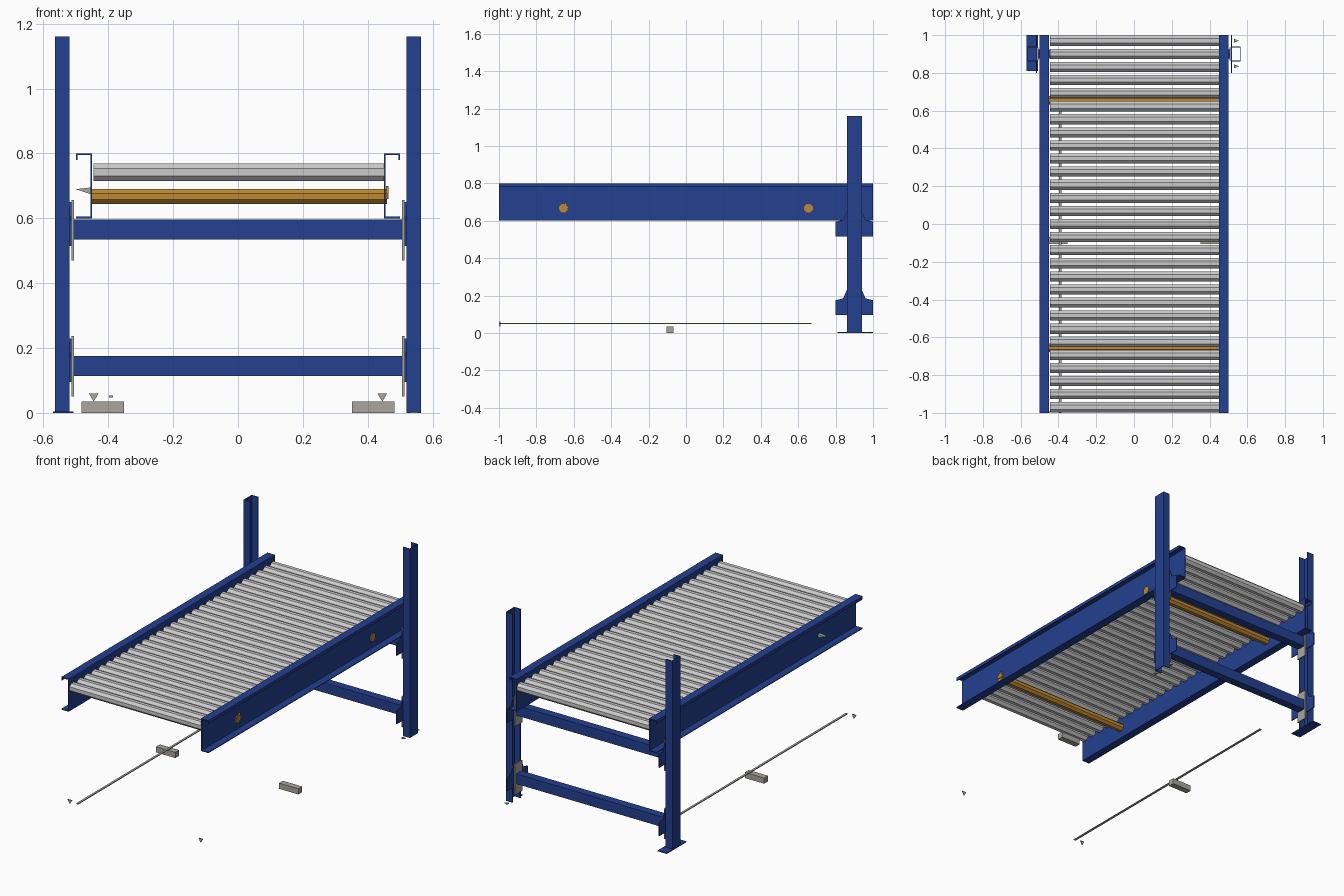
import bpy, bmesh, math
from mathutils import Matrix

cube = bpy.data.objects.get("Cube")
if cube:
    bpy.data.objects.remove(cube, do_unlink=True)


def material(name, rgb):
    m = bpy.data.materials.new(name)
    m.use_nodes = True
    m.diffuse_color = (*rgb, 1)
    m.node_tree.nodes["Principled BSDF"].inputs["Base Color"].default_value = (*rgb, 1)
    return m


BLUE = material("blue paint", (0.017, 0.05, 0.28))
STEEL = material("light steel", (0.6, 0.6, 0.6))
ORANGE = material("orange roller", (0.52, 0.25, 0.03))
GREY = material("warm grey metal", (0.4, 0.38, 0.34))


def finish(name, bm, mat):
    bmesh.ops.recalc_face_normals(bm, faces=bm.faces[:])
    me = bpy.data.meshes.new(name)
    bm.to_mesh(me)
    bm.free()
    me.materials.append(mat)
    ob = bpy.data.objects.new(name, me)
    bpy.context.scene.collection.objects.link(ob)
    return ob


def extrude(name, points, offset, mat):
    """Closed outline of 3D points pushed along an offset."""
    bm = bmesh.new()
    face = bm.faces.new([bm.verts.new(p) for p in points])
    new = bmesh.ops.extrude_face_region(bm, geom=[face])["geom"]
    bmesh.ops.translate(bm, vec=offset, verts=[v for v in new if isinstance(v, bmesh.types.BMVert)])
    return finish(name, bm, mat)


def box(name, x, y, z, mat):
    pts = [(x[0], y[0], z[0]), (x[1], y[0], z[0]), (x[1], y[1], z[0]), (x[0], y[1], z[0])]
    return extrude(name, pts, (0, 0, z[1] - z[0]), mat)


def roller(name, x0, x1, y, z, radius, mat, sides=8):
    bm = bmesh.new()
    place = Matrix.Translation(((x0 + x1) / 2, y, z)) @ Matrix.Rotation(math.pi / 2, 4, "Y")
    place = place @ Matrix.Rotation(math.pi / sides, 4, "Z")
    bmesh.ops.create_cone(bm, cap_ends=True, segments=sides, radius1=radius,
                          radius2=radius, depth=x1 - x0, matrix=place)
    return finish(name, bm, mat)


# Carrying rollers and the two orange lower rollers
COUNT = 29
for i in range(COUNT):
    roller(f"roller_{i + 1}", -0.445, 0.452, -0.97 + 1.94 * i / (COUNT - 1), 0.742, 0.029, STEEL)
for label, y in (("front", -0.655), ("back", 0.655)):
    roller(f"{label}_lower_roller", -0.452, 0.46, y, 0.667, 0.025, ORANGE)

T = 0.005
POST_Y = 0.9
for side, s in (("left", 1), ("right", -1)):
    # Side rail: outward-facing channel with a short lip on the upper flange
    rail = [(0.45, 0.6), (0.5, 0.6), (0.5, 0.6 + T), (0.45 + T, 0.6 + T),
            (0.45 + T, 0.8 - T), (0.5 - T, 0.8 - T), (0.5 - T, 0.78), (0.5, 0.78),
            (0.5, 0.8), (0.45, 0.8)]
    extrude(f"{side}_rail", [(s * x, -1, z) for x, z in rail], (0, 2, 0), BLUE)

    # Upright post: channel open towards the middle
    w = 0.04
    post = [(0.52, -w), (0.565, -w), (0.565, w), (0.52, w), (0.52, w - T),
            (0.56, w - T), (0.56, T - w), (0.52, T - w)]
    extrude(f"{side}_post", [(s * x, POST_Y + y, 0) for x, y in post], (0, 0, 1.16), BLUE)

    # Crossbeam brackets: blue winged plate with a grey clip inside
    for level, z in (("lower", 0.145), ("upper", 0.565)):
        wing = [(-0.1, -0.05), (0.1, -0.05), (0.1, 0.03), (0.06, 0.04), (0.04, 0.085),
                (-0.04, 0.085), (-0.06, 0.04), (-0.1, 0.03)]
        extrude(f"{side}_{level}_bracket", [(s * 0.514, POST_Y + y, z + h) for y, h in wing],
                (s * T, 0, 0), BLUE)
        box(f"{side}_{level}_clip", (s * 0.505, s * 0.513), (0.865, 0.935),
            (z - 0.095, z + 0.092), GREY)

    # Loose floor block and small marker at the front corner
    box(f"{side}_floor_block", (s * 0.352, s * 0.483), (-0.105, -0.068), (0, 0.035), GREY)
    x = s * 0.445
    extrude(f"{side}_front_tab", [(x - 0.015, -0.998, 0.06), (x + 0.015, -0.998, 0.06), (x, -0.998, 0.035)],
            (0, T, 0), GREY)

# Foot plate under the right post, two small foot tabs under the left one
box("right_foot_plate", (-0.57, -0.508), (0.81, 1.0), (0, T), BLUE)
for label, y in (("front", 0.835), ("back", 0.97)):
    extrude(f"left_{label}_foot_tab", [(0.53, y - 0.01, 0), (0.555, y, 0), (0.53, y + 0.01, 0)],
            (0, 0, T), GREY)

# Crossbeams between the posts
for level, z in (("lower", 0.145), ("upper", 0.565)):
    box(f"{level}_crossbeam", (-0.505, 0.505), (0.875, 0.925), (z - 0.031, z + 0.031), BLUE)

# Thin strip along the floor
box("floor_strip", (-0.398, -0.385), (-1, 0.67), (0.048, 0.053), GREY)

# Axle ends showing on the outside of the rails
extrude("left_axle_end", [(0.456, -0.68, 0.66), (0.456, -0.63, 0.66), (0.456, -0.64, 0.7)],
        (0.008, 0, 0), ORANGE)
extrude("right_axle_end", [(-0.455, -0.65, 0.675), (-0.455, -0.65, 0.695), (-0.5, -0.65, 0.69)],
        (0, 0.02, 0), GREY)
